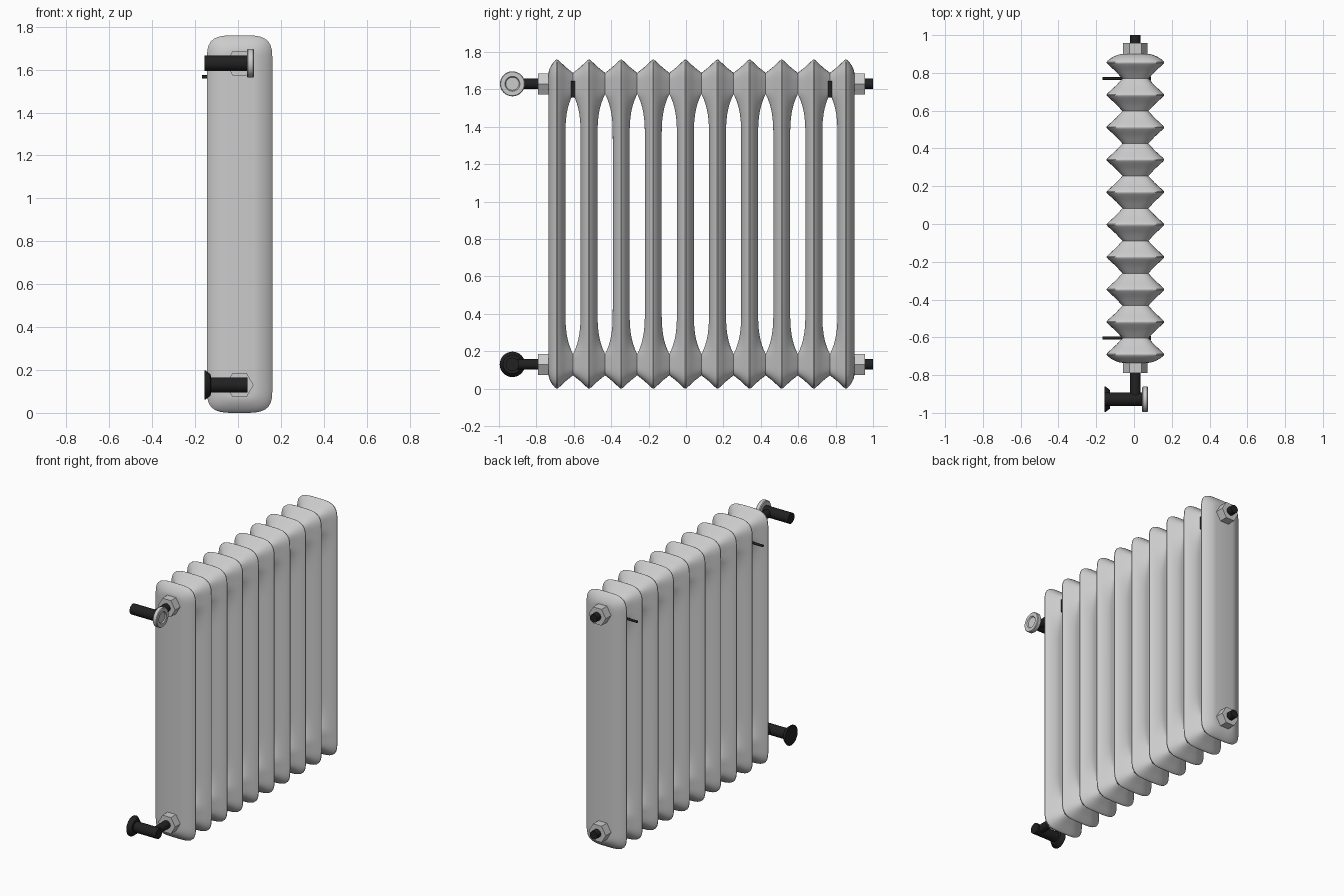
import bpy, bmesh, math

cube = bpy.data.objects.get("Cube")
if cube:
    bpy.data.objects.remove(cube, do_unlink=True)


def make_material(name, rgb, rough):
    m = bpy.data.materials.new(name)
    m.use_nodes = True
    m.diffuse_color = (*rgb, 1)
    bsdf = m.node_tree.nodes["Principled BSDF"]
    bsdf.inputs["Base Color"].default_value = (*rgb, 1)
    bsdf.inputs["Roughness"].default_value = rough
    return m


ENAMEL = make_material("light_grey_enamel", (0.6, 0.6, 0.6), 0.5)
BLACK = make_material("black_metal", (0.015, 0.015, 0.015), 0.5)

CX = 0.0075                   # centre line of the columns
LOW, HIGH = 0.13, 1.63        # heights of the two hubs
HALF_W, CAP = 0.1525, 0.13    # outline half width and cap height
PITCH, FIRST, COUNT = 0.1717, -0.69, 10
COLUMN = 0.045                # half thickness of a column
FLARE = PITCH / 2 - COLUMN    # extra half thickness at the hubs
VALVE_Y = -0.928


def finish(name, bm, mat, smooth=True):
    bmesh.ops.remove_doubles(bm, verts=bm.verts, dist=1e-5)
    bmesh.ops.recalc_face_normals(bm, faces=bm.faces)
    me = bpy.data.meshes.new(name)
    bm.to_mesh(me)
    bm.free()
    me.materials.append(mat)
    ob = bpy.data.objects.new(name, me)
    bpy.context.collection.objects.link(ob)
    if smooth:
        bpy.ops.object.select_all(action="DESELECT")
        ob.select_set(True)
        bpy.context.view_layer.objects.active = ob
        bpy.ops.object.shade_smooth_by_angle(angle=math.radians(40))
    return ob


def bridge(bm, a, b):
    n = len(a)
    for i in range(n):
        j = (i + 1) % n
        bm.faces.new((a[i], a[j], b[j], b[i]))


def outline():
    """Rounded section outline as (x, z) points."""
    def cap(start, z0):
        pts = []
        for i in range(25):
            a = start + math.pi * i / 24
            c, s = math.cos(a), math.sin(a)
            r = (abs(c / HALF_W) ** 3.8 + abs(s / CAP) ** 3.8) ** (-1 / 3.8)
            pts.append((r * c, z0 + r * s))
        return pts
    steps = [0.03, 0.055, 0.08, 0.105, 0.13, 0.16, 0.2, 0.25, 0.3]
    rows = [LOW + d for d in steps] + [(LOW + HIGH) / 2] + [HIGH - d for d in reversed(steps)]
    left = [(-HALF_W, z) for z in reversed(rows)]
    right = [(HALF_W, z) for z in rows]
    return cap(0, HIGH) + left + cap(math.pi, LOW) + right


OUTLINE = outline()
# ring position from spine to rim, column profile, hub profile
RINGS = [(0, 1, 1), (0.45, 1, 1), (0.55, 0.95, 0.66), (0.65, 0.84, 0.37),
         (0.75, 0.69, 0.18), (0.85, 0.5, 0.06), (0.95, 0.24, 0), (1, 0.05, 0)]


def hub_amount(z):
    d = min(abs(z - LOW), abs(z - HIGH))
    u = min(max((d - 0.055) / 0.24, 0), 1)
    return (1 - u) ** 3


def section(name, y, flare_front, flare_back):
    bm = bmesh.new()
    rims = []
    for side, flare in ((-1, flare_front), (1, flare_back)):
        previous = None
        for t, col, hub in RINGS:
            ring = []
            for px, pz in OUTLINE:
                sz = min(max(pz, LOW), HIGH)
                depth = COLUMN * col + flare * hub * hub_amount(sz)
                ring.append(bm.verts.new((CX + t * px, y + side * depth, sz + t * (pz - sz))))
            if previous:
                bridge(bm, previous, ring)
            previous = ring
        rims.append(previous)
    bridge(bm, *rims)
    finish(name, bm, ENAMEL)


def lathe(name, axis, centre, profile, mat, segments=32):
    """Turn (position, radius) points about the x or y axis."""
    bm = bmesh.new()
    previous = None
    for p, r in profile:
        ring = []
        for i in range(segments):
            a = 2 * math.pi * i / segments
            c, s = r * math.cos(a), r * math.sin(a)
            co = (p, centre[0] + c, centre[1] + s) if axis == "x" else (centre[0] + c, p, centre[1] + s)
            ring.append(bm.verts.new(co))
        if previous:
            bridge(bm, previous, ring)
        previous = ring
    finish(name, bm, mat, segments > 6)


def rod(name, axis, centre, a, b, r, mat, segments=32):
    lathe(name, axis, centre, [(a, 0), (a, r), (b, r), (b, 0)], mat, segments)


def box(name, centre, size, mat):
    bm = bmesh.new()
    bmesh.ops.create_cube(bm, size=1)
    bmesh.ops.scale(bm, vec=size, verts=bm.verts)
    bmesh.ops.translate(bm, vec=centre, verts=bm.verts)
    finish(name, bm, mat, False)


# Column sections; the outer faces of the two ends stay flat
for i in range(COUNT):
    section(f"section_{i + 1}", FIRST + i * PITCH,
            FLARE if i > 0 else 0, FLARE if i < COUNT - 1 else 0)

front = FIRST - COLUMN
back = FIRST + (COUNT - 1) * PITCH + COLUMN

# Hex nuts, feed pipes, end plugs and valve bodies
for label, z in (("lower", LOW), ("upper", HIGH)):
    at = (CX, z)
    rod(f"{label}_front_nut", "y", at, front - 0.055, front + 0.01, 0.065, ENAMEL, 6)
    rod(f"{label}_back_nut", "y", at, back - 0.01, back + 0.058, 0.065, ENAMEL, 6)
    rod(f"{label}_feed_pipe", "y", at, VALVE_Y, front - 0.05, 0.028, BLACK)
    rod(f"{label}_end_plug", "y", at, back + 0.05, 1.0, 0.028, BLACK)
    rod(f"{label}_valve_body", "x", (VALVE_Y, z), -0.155, 0.045, 0.036, BLACK)

# Upper valve knob with a recessed face
lathe("valve_knob", "x", (VALVE_Y, HIGH),
      [(0.042, 0), (0.042, 0.062), (0.047, 0.067), (0.07, 0.067), (0.074, 0.063),
       (0.074, 0.04), (0.067, 0.035), (0.067, 0)], ENAMEL)

# Flared collar on the lower valve
lathe("wall_collar", "x", (VALVE_Y, LOW),
      [(-0.157, 0), (-0.157, 0.068), (-0.151, 0.068), (-0.128, 0.05), (-0.126, 0.036), (-0.126, 0)], BLACK)

# Wall hooks in the gaps beside the end sections
for label, y in (("front", FIRST + PITCH / 2), ("back", FIRST + (COUNT - 1.5) * PITCH)):
    rod(f"{label}_hook_rod", "x", (y, 1.566), -0.167, 0.085, 0.008, BLACK, 12)
    box(f"{label}_hook_plate", (0.084, y, 1.602), (0.013, 0.021, 0.088), BLACK)
